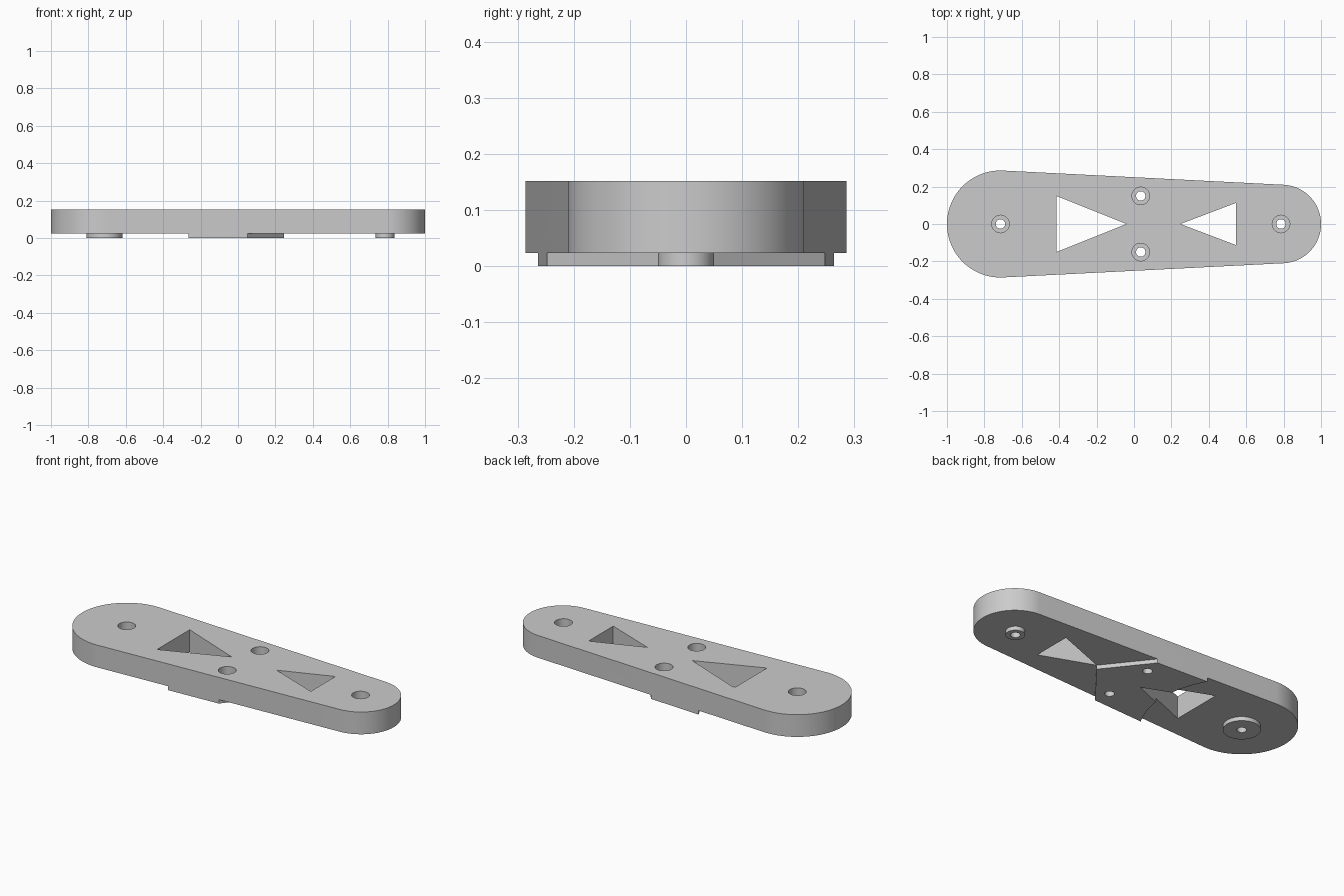
import bpy, bmesh
from math import pi, sin, cos, asin

cube = bpy.data.objects.get("Cube")
if cube:
    bpy.data.objects.remove(cube, do_unlink=True)

grey = bpy.data.materials.new("plain grey")
grey.use_nodes = True
colour = (0.6, 0.6, 0.6, 1)
grey.diffuse_color = colour
grey.node_tree.nodes["Principled BSDF"].inputs["Base Color"].default_value = colour

BOTTOM, FLOOR, SEAT, TOP = 0.0, 0.023, 0.07, 0.152
BIG_X, BIG_R = -0.714, 0.286
SMALL_X, SMALL_R = 0.79, 0.21
PIN_X = 0.786


def prism(name, outline, z0, z1):
    """Upright solid from a flat outline."""
    bm = bmesh.new()
    face = bm.faces.new([bm.verts.new((x, y, z0)) for x, y in outline])
    sides = bmesh.ops.extrude_face_region(bm, geom=[face])["geom"]
    top = [v for v in sides if isinstance(v, bmesh.types.BMVert)]
    bmesh.ops.translate(bm, verts=top, vec=(0, 0, z1 - z0))
    bmesh.ops.recalc_face_normals(bm, faces=bm.faces)
    mesh = bpy.data.meshes.new(name)
    bm.to_mesh(mesh)
    bm.free()
    mesh.materials.append(grey)
    obj = bpy.data.objects.new(name, mesh)
    bpy.context.collection.objects.link(obj)
    return obj


def arc(x, y, r, start, end, steps):
    angles = [start + (end - start) * i / steps for i in range(steps + 1)]
    return [(x + r * cos(a), y + r * sin(a)) for a in angles]


def disc(name, x, y, r, z0, z1, steps=64):
    return prism(name, arc(x, y, r, 0, 2 * pi, steps)[:-1], z0, z1)


def combine(target, tool, operation):
    mod = target.modifiers.new(operation.lower(), "BOOLEAN")
    mod.operation, mod.solver, mod.object = operation, "EXACT", tool
    bpy.context.view_layer.objects.active = target
    bpy.ops.object.modifier_apply(modifier=mod.name)
    bpy.data.objects.remove(tool, do_unlink=True)


# Tapered plate: two round ends joined by tangent sides
tilt = pi / 2 - asin((BIG_R - SMALL_R) / (SMALL_X - BIG_X))
plate = prism("link_plate",
              arc(SMALL_X, 0, SMALL_R, -tilt, tilt, 64)
              + arc(BIG_X, 0, BIG_R, tilt, 2 * pi - tilt, 80), BOTTOM, TOP)

# Underside reliefs leave a raised pad with one arched and one pointed end
combine(plate, disc("arched_relief", BIG_X, 0, 0.52, -0.1, FLOOR, 128), "DIFFERENCE")
combine(plate, prism("pointed_relief",
                     [(0.247, 0), (-0.05, -0.375), (1.2, -0.375),
                      (1.2, 0.375), (-0.05, 0.375)], -0.1, FLOOR), "DIFFERENCE")

# Round bosses under the two pins
for x, r in ((BIG_X, 0.096), (PIN_X, 0.05)):
    combine(plate, disc("boss", x, 0, r, BOTTOM, FLOOR + 0.02), "UNION")

# Triangular windows
for apex, base, half in ((-0.04, -0.415, 0.15), (0.248, 0.546, 0.113)):
    combine(plate, prism("window_cutter", [(apex, 0), (base, half), (base, -half)],
                         -0.1, 0.3), "DIFFERENCE")

# Counterbored screw holes
for x, y in ((BIG_X, 0), (PIN_X, 0), (0.036, 0.15), (0.036, -0.15)):
    combine(plate, disc("hole_cutter", x, y, 0.025, -0.1, 0.3, 40), "DIFFERENCE")
    combine(plate, disc("head_cutter", x, y, 0.047, SEAT, 0.3, 48), "DIFFERENCE")

bpy.ops.object.select_all(action="DESELECT")
plate.select_set(True)
bpy.context.view_layer.objects.active = plate
bpy.ops.object.shade_smooth_by_angle(angle=0.5)
